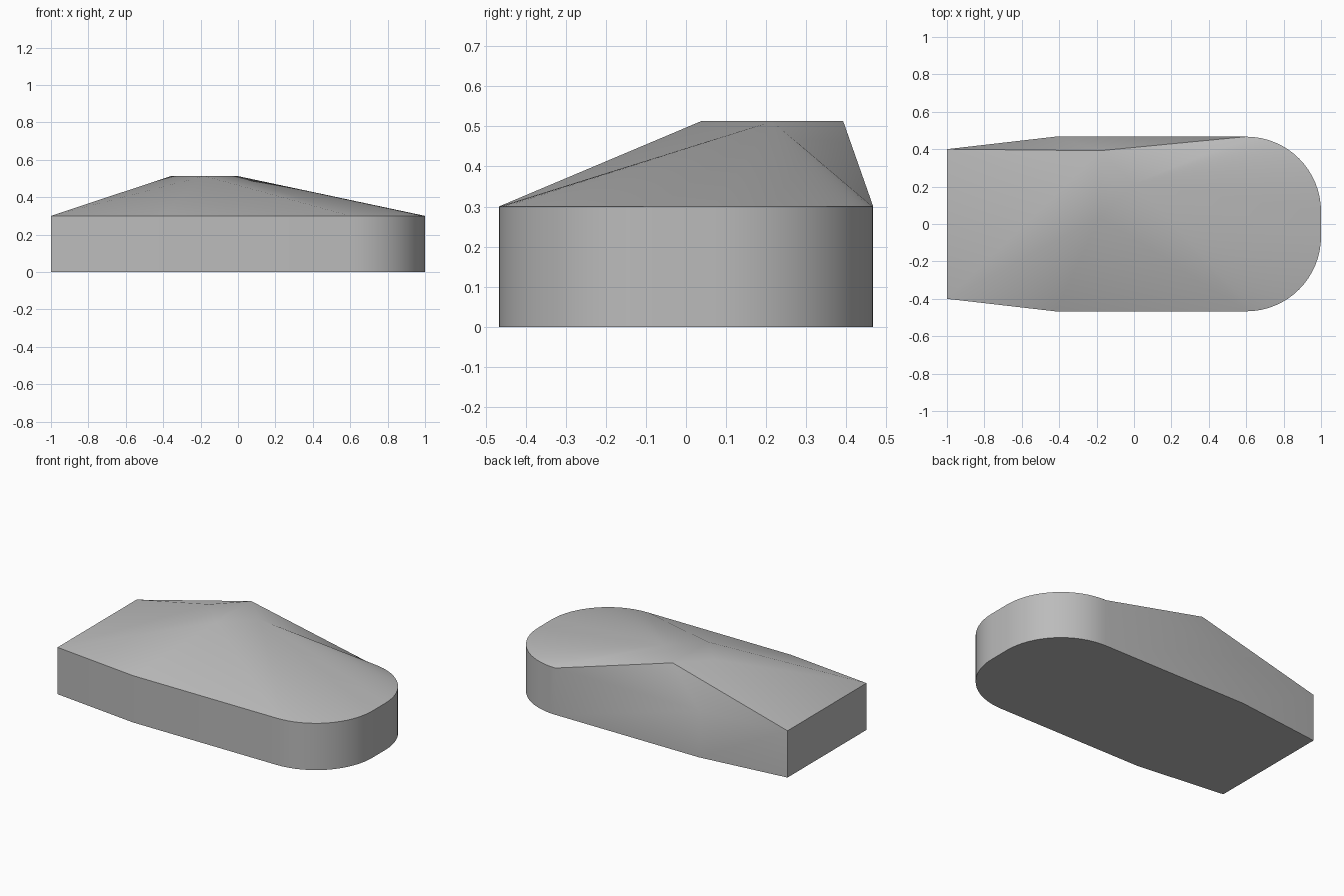
import bpy, bmesh
from math import sin, cos, pi, radians

if "Cube" in bpy.data.objects:
    bpy.data.objects.remove(bpy.data.objects["Cube"], do_unlink=True)

BASE_H, TOP_H = 0.3, 0.513
TAIL_Y, HALF_W, SHOULDER_X, CORNER_R = 0.4, 0.467, 0.6, 0.4
STEPS = 16

# Single plain grey
grey = bpy.data.materials.new("plain_grey")
grey.use_nodes = True
colour = (0.5, 0.5, 0.5, 1)
grey.diffuse_color = colour
grey.node_tree.nodes["Principled BSDF"].inputs["Base Color"].default_value = colour

# Front half of the footprint, from the narrow end to the rounded nose
half = [(-1, -TAIL_Y), (-0.42, -HALF_W)]
for i in range(STEPS + 1):
    a = pi / 2 * i / STEPS
    half.append((SHOULDER_X + CORNER_R * sin(a),
                 CORNER_R - HALF_W - CORNER_R * cos(a)))
outline = half + [(x, -y) for x, y in reversed(half)]
count = len(outline)

bm = bmesh.new()
low = [bm.verts.new((x, y, 0)) for x, y in outline]
rim = [bm.verts.new((x, y, BASE_H)) for x, y in outline]

# Off-centre diamond at the peak: left end, front, nose side, back
cx, cy, r = -0.18, 0.215, 0.177
end, front, nose, back = [bm.verts.new((cx + dx * r, cy + dy * r, TOP_H))
                          for dx, dy in ((-1, 0), (0, -1), (1, 0), (0, 1))]

# Floor and upright walls
bm.faces.new(list(reversed(low)))
for i in range(count):
    j = (i + 1) % count
    bm.faces.new((low[i], low[j], rim[j], rim[i]))

# Sloping roof: each side of the rim fans to its own peak corner
shoulder = 2
far_shoulder = count - 3
for i in range(count):
    j = (i + 1) % count
    if i < shoulder:
        peak = front
    elif i < far_shoulder:
        peak = nose
    elif i < count - 1:
        peak = back
    else:
        peak = end
    bm.faces.new((rim[i], rim[j], peak))

# Ridge triangles between neighbouring fans
for k, a, b in ((0, end, front), (shoulder, front, nose),
                (far_shoulder, nose, back), (count - 1, back, end)):
    bm.faces.new((rim[k], b, a))

# Flat peak, split along its front-to-back diagonal
bm.faces.new((end, front, back))
bm.faces.new((front, nose, back))
bmesh.ops.recalc_face_normals(bm, faces=bm.faces[:])

mesh = bpy.data.meshes.new("tapered_body")
bm.to_mesh(mesh)
bm.free()
mesh.materials.append(grey)
body = bpy.data.objects.new("tapered_body", mesh)
bpy.context.collection.objects.link(body)

bpy.ops.object.select_all(action='DESELECT')
body.select_set(True)
bpy.context.view_layer.objects.active = body
bpy.ops.object.shade_smooth_by_angle(angle=radians(30))
